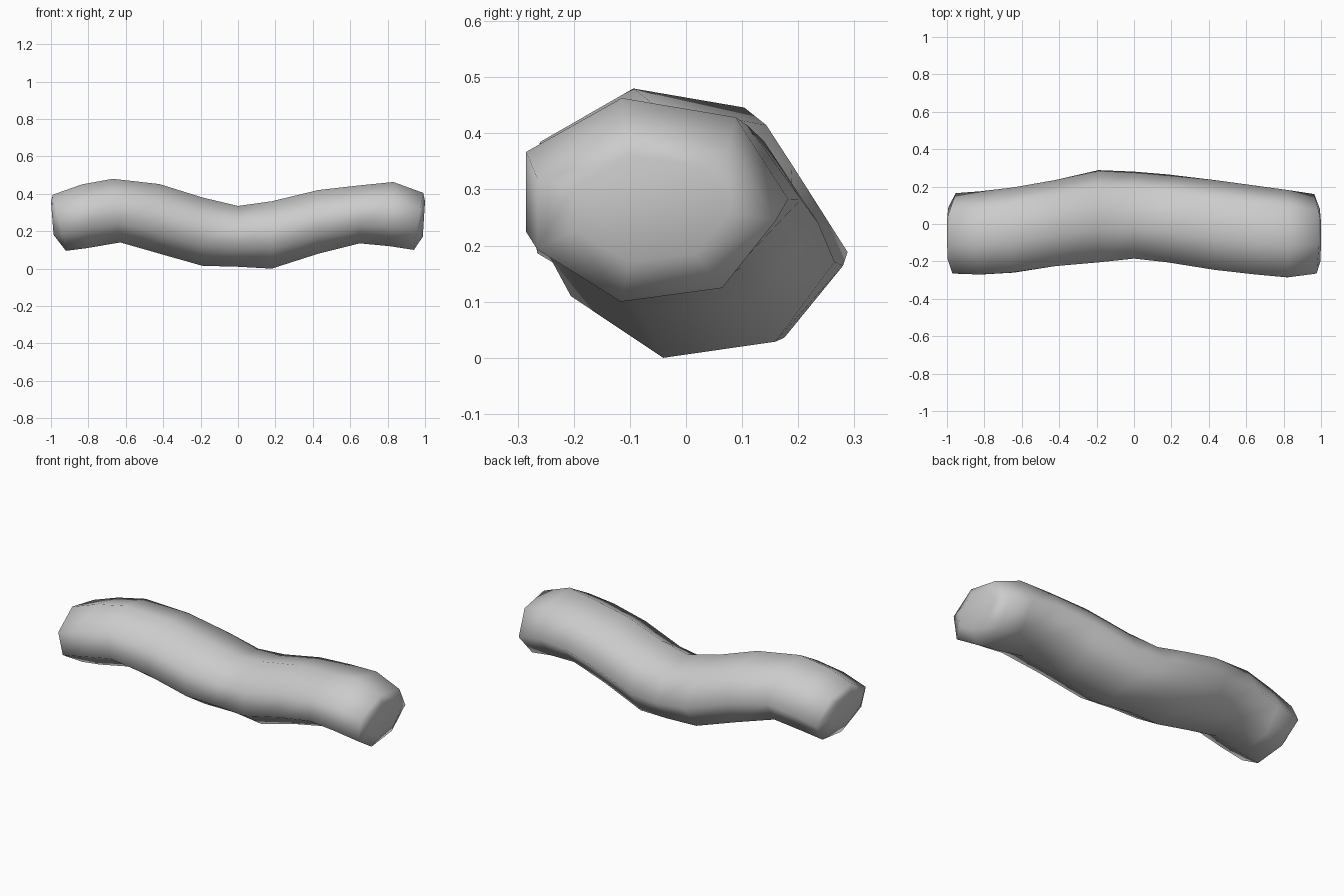
import bpy, bmesh

# Seven-sided unit cross-section (y, z)
SECTION = [(-0.27, 1), (0.6, 0.8), (1, -0.05), (0.55, -0.84),
           (-0.3, -1), (-1, -0.39), (-1, 0.44)]

# Stations along the bent roll: x, y min, y max, z min, z max, lean of x with height
STATIONS = [
    (-0.993, -0.19, 0.09, 0.18, 0.36, -0.007),
    (-0.955, -0.265, 0.165, 0.095, 0.395, -0.035),
    (-0.82, -0.27, 0.175, 0.11, 0.45, -0.015),
    (-0.65, -0.26, 0.195, 0.14, 0.48, -0.02),
    (-0.42, -0.225, 0.235, 0.08, 0.452, 0),
    (-0.19, -0.205, 0.288, 0.015, 0.38, 0),
    (0.0, -0.185, 0.28, 0.01, 0.335, 0),
    (0.18, -0.205, 0.265, 0.0, 0.36, 0),
    (0.43, -0.245, 0.235, 0.08, 0.42, 0),
    (0.65, -0.27, 0.205, 0.135, 0.445, 0),
    (0.82, -0.285, 0.182, 0.12, 0.463, 0.01),
    (0.965, -0.265, 0.16, 0.10, 0.405, 0.025),
    (0.994, -0.20, 0.08, 0.17, 0.36, 0.006),
]

bm = bmesh.new()
rings = []
for x, y0, y1, z0, z1, lean in STATIONS:
    cy, cz, ry, rz = (y0 + y1) / 2, (z0 + z1) / 2, (y1 - y0) / 2, (z1 - z0) / 2
    rings.append([bm.verts.new((x + lean * v, cy + ry * u, cz + rz * v))
                  for u, v in SECTION])

# Skin between neighbouring stations and close both ends
n = len(SECTION)
for a, b in zip(rings, rings[1:]):
    for i in range(n):
        j = (i + 1) % n
        bm.faces.new((a[i], a[j], b[j], b[i]))
bm.faces.new(rings[0])
bm.faces.new(rings[-1])
bmesh.ops.recalc_face_normals(bm, faces=bm.faces)
for f in bm.faces:
    f.smooth = True

mesh = bpy.data.meshes.new("bent_roll")
bm.to_mesh(mesh)
bm.free()
roll = bpy.data.objects.new("bent_roll", mesh)
bpy.context.collection.objects.link(roll)
